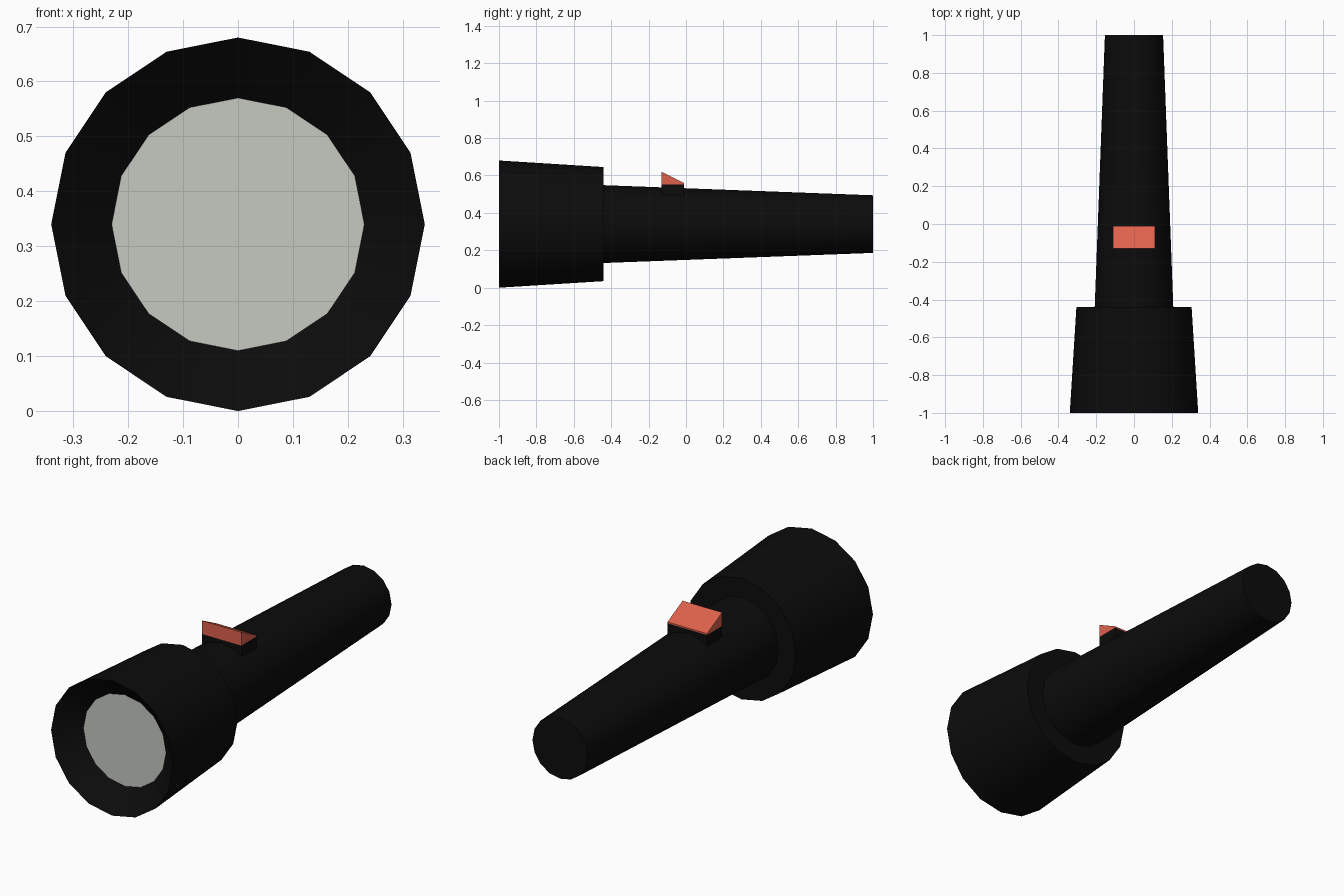
import bpy, bmesh, math

if "Cube" in bpy.data.objects:
    bpy.data.objects.remove(bpy.data.objects["Cube"])

SIDES = 16
AXIS_Z = 0.34


def material(name, rgb):
    m = bpy.data.materials.new(name)
    m.diffuse_color = (*rgb, 1)
    m.use_nodes = True
    m.node_tree.nodes["Principled BSDF"].inputs["Base Color"].default_value = m.diffuse_color
    return m


BLACK = material("black_plastic", (0.0035, 0.0035, 0.0035))
RED = material("switch_red", (0.73, 0.12, 0.073))
GLASS = material("lens_grey", (0.56, 0.59, 0.53))


def finish(name, bm, mat, smooth=False):
    bmesh.ops.recalc_face_normals(bm, faces=bm.faces)
    me = bpy.data.meshes.new(name)
    bm.to_mesh(me)
    bm.free()
    me.materials.append(mat)
    ob = bpy.data.objects.new(name, me)
    bpy.context.collection.objects.link(ob)
    if smooth:
        bpy.ops.object.select_all(action='DESELECT')
        ob.select_set(True)
        bpy.context.view_layer.objects.active = ob
        bpy.ops.object.shade_smooth_by_angle(angle=math.radians(35))
    return ob


def ring(bm, y, r):
    return [bm.verts.new((r * math.sin(a), y, AXIS_Z + r * math.cos(a)))
            for a in (2 * math.pi * i / SIDES for i in range(SIDES))]


def lathe(name, profile, mat, cap_end=False):
    """Turn (y, radius) points around the torch axis."""
    bm = bmesh.new()
    rings = [ring(bm, y, r) for y, r in profile]
    for a, b in zip(rings, rings[1:]):
        for i in range(SIDES):
            j = (i + 1) % SIDES
            bm.faces.new((a[i], a[j], b[j], b[i]))
    if cap_end:
        bm.faces.new(rings[-1])
    return finish(name, bm, mat, True)


def side_prism(name, outline, half_width, mat):
    """Extrude a (y, z) outline across x."""
    bm = bmesh.new()
    f = bm.faces.new([bm.verts.new((-half_width, y, z)) for y, z in outline])
    ext = bmesh.ops.extrude_face_region(bm, geom=[f])["geom"]
    bmesh.ops.translate(bm, vec=(2 * half_width, 0, 0),
                        verts=[v for v in ext if isinstance(v, bmesh.types.BMVert)])
    return finish(name, bm, mat)


# Recessed bowl, head, step and tapered handle in one turned shell
lathe("torch_body", [(-0.90, 0.23), (-1.0, 0.34), (-0.44, 0.305),
                     (-0.44, 0.208), (1.0, 0.154)], BLACK, cap_end=True)

# Lens disc closing the bowl
bm = bmesh.new()
bm.faces.new(ring(bm, -0.90, 0.23))
lens = finish("lens", bm, GLASS)
if lens.data.polygons[0].normal.y > 0:
    lens.data.flip_normals()

# Switch base and sloped button
side_prism("switch_base", [(-0.13, 0.45), (-0.01, 0.45), (-0.01, 0.552), (-0.13, 0.552)], 0.11, BLACK)
side_prism("switch_button", [(-0.13, 0.552), (-0.01, 0.552), (-0.01, 0.559), (-0.13, 0.62)], 0.11, RED)
